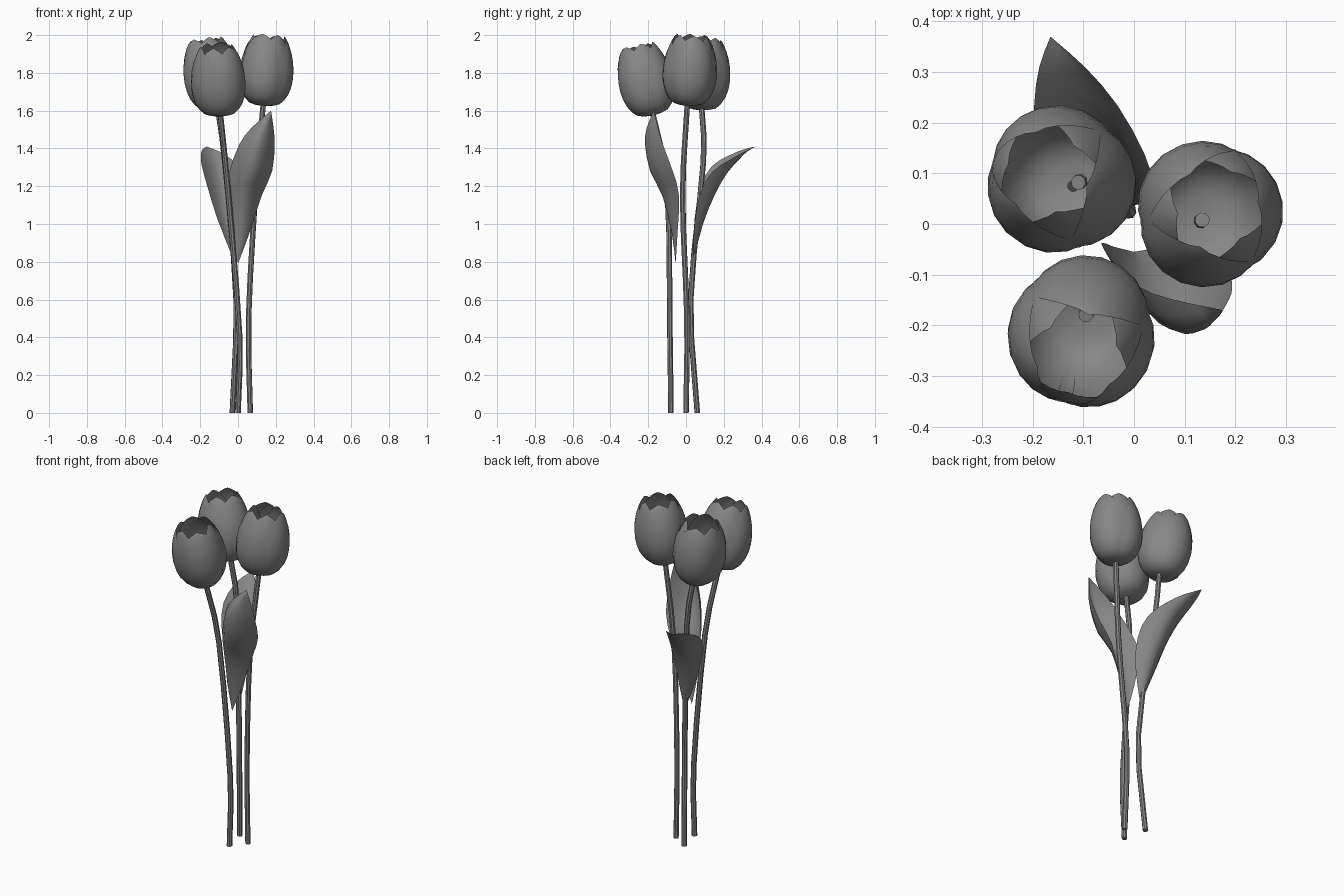
import bpy, bmesh
from math import cos, sin, radians, pi
from mathutils import Vector

cube = bpy.data.objects.get("Cube")
if cube:
    bpy.data.objects.remove(cube)

grey = bpy.data.materials.new("plain grey")
grey.use_nodes = True
COLOUR = (0.24, 0.24, 0.24, 1)
grey.diffuse_color = COLOUR
grey.node_tree.nodes["Principled BSDF"].inputs["Base Color"].default_value = COLOUR


def smooth_path(points, steps):
    """Catmull-Rom samples through tuples of any length."""
    pts = [Vector(p) for p in points]
    pts = [2 * pts[0] - pts[1]] + pts + [2 * pts[-1] - pts[-2]]
    out = []
    for a, b, c, d in zip(pts, pts[1:], pts[2:], pts[3:]):
        for i in range(steps):
            t = i / steps
            out.append(b + (c - a) * t / 2 + (2 * a - 5 * b + 4 * c - d) * t * t / 2
                       + (3 * b - a - 3 * c + d) * t ** 3 / 2)
    return out + [pts[-2]]


def add_sheets(name, sheets):
    """One smooth object from grids of points."""
    bm = bmesh.new()
    for rows in sheets:
        grid = [[bm.verts.new(p) for p in row] for row in rows]
        for low, high in zip(grid, grid[1:]):
            for i in range(len(low) - 1):
                bm.faces.new((low[i], low[i + 1], high[i + 1], high[i]))
    bmesh.ops.remove_doubles(bm, verts=bm.verts, dist=0.0005)
    mesh = bpy.data.meshes.new(name)
    bm.to_mesh(mesh)
    bm.free()
    for face in mesh.polygons:
        face.use_smooth = True
    mesh.materials.append(grey)
    obj = bpy.data.objects.new(name, mesh)
    bpy.context.collection.objects.link(obj)
    return obj


def add_stem(name, points):
    curve = bpy.data.curves.new(name, "CURVE")
    curve.dimensions = "3D"
    curve.bevel_depth = 0.015
    curve.bevel_resolution = 2
    curve.use_fill_caps = True
    path = smooth_path(points, 3)
    spline = curve.splines.new("POLY")
    spline.points.add(len(path) - 1)
    for point, co in zip(spline.points, path):
        point.co = (*co, 1)
    curve.materials.append(grey)
    obj = bpy.data.objects.new(name, curve)
    bpy.context.collection.objects.link(obj)
    bpy.ops.object.select_all(action="DESELECT")
    obj.select_set(True)
    bpy.context.view_layer.objects.active = obj
    bpy.ops.object.convert(target="MESH")
    bpy.ops.object.shade_smooth_by_angle(angle=radians(40))


# Petal outline: radius, height, share of the full petal width
PETAL = [(0.012, 0, 1), (0.085, 0.015, 1), (0.132, 0.075, 1), (0.15, 0.16, 1),
         (0.143, 0.25, 0.93), (0.122, 0.32, 0.72), (0.1, 0.365, 0.4), (0.085, 0.385, 0)]


def petal(angle, scale, half_width, curl):
    rows = []
    for r, z, w in smooth_path(PETAL, 2):
        row = []
        for i in range(-4, 5):
            s = i / 4
            a = angle + half_width * w * s
            rr = r * scale * (1 - curl * (s * w) ** 2)
            row.append((rr * cos(a), rr * sin(a), z))
        rows.append(row)
    return rows


def add_flower(name, base, top, turn, size):
    """Three outer petals around three tucked inner ones, leaning from base to top."""
    sheets = []
    for k in range(3):
        a = radians(turn) + k * 2 * pi / 3
        sheets.append(petal(a, 1, radians(66), 0.1))
        sheets.append(petal(a + pi / 3, 0.92, radians(60), 0.06))
    obj = add_sheets(name, sheets)
    lean = Vector(top) - Vector(base)
    obj.location = base
    obj.rotation_mode = "QUATERNION"
    obj.rotation_quaternion = Vector((0, 0, 1)).rotation_difference(lean)
    obj.scale = (size, size, size)


def add_leaf(name, stations, side, cup):
    """Stations hold the midrib point, half width and cupping depth."""
    rows = []
    for x, y, z, w, d in smooth_path(stations, 2):
        rows.append([Vector((x, y, z)) + Vector(side) * w * s + Vector(cup) * d * s * s
                     for s in (-1, -0.67, -0.33, 0, 0.33, 0.67, 1)])
    add_sheets(name, rows and [rows])


# Stems
add_stem("front_stem", [(0, -0.08, 0), (0.008, -0.085, 0.42), (-0.055, -0.1, 1.2), (-0.095, -0.18, 1.6)])
add_stem("left_stem", [(0.065, 0, 0), (0.056, 0.005, 0.5), (0.092, -0.018, 1.15), (0.135, 0.008, 1.65)])
add_stem("back_stem", [(-0.03, 0.06, 0), (-0.01, 0.025, 0.6), (-0.07, 0.092, 1.33), (-0.11, 0.082, 1.63)])

# Flower heads
add_flower("front_flower", (-0.095, -0.175, 1.575), (-0.11, -0.26, 1.95), -45, 0.99)
add_flower("left_flower", (0.135, 0.012, 1.625), (0.162, 0.032, 2), 8, 0.98)
add_flower("back_flower", (-0.12, 0.075, 1.605), (-0.175, 0.1, 1.99), -15, 0.99)

# Leaves
add_leaf("front_leaf", [
    (0, -0.055, 0.79, 0, 0), (0.01, -0.075, 0.95, 0.05, 0.03), (0.03, -0.125, 1.15, 0.095, 0.088),
    (0.068, -0.19, 1.28, 0.113, 0.12), (0.1, -0.217, 1.42, 0.094, 0.095),
    (0.13, -0.208, 1.51, 0.058, 0.06), (0.175, -0.17, 1.6, 0, 0)], (1, 0, 0), (0, 1, 0))
add_leaf("back_leaf", [
    (-0.015, 0.035, 0.79, 0, 0), (-0.04, 0.09, 1, 0.068, 0.045), (-0.062, 0.155, 1.16, 0.1, 0.078),
    (-0.086, 0.218, 1.27, 0.106, 0.078), (-0.115, 0.28, 1.34, 0.082, 0.045),
    (-0.142, 0.325, 1.385, 0.045, 0.015), (-0.165, 0.37, 1.41, 0, 0)], (1, 0, -0.15), (0, -1, 0.3))
